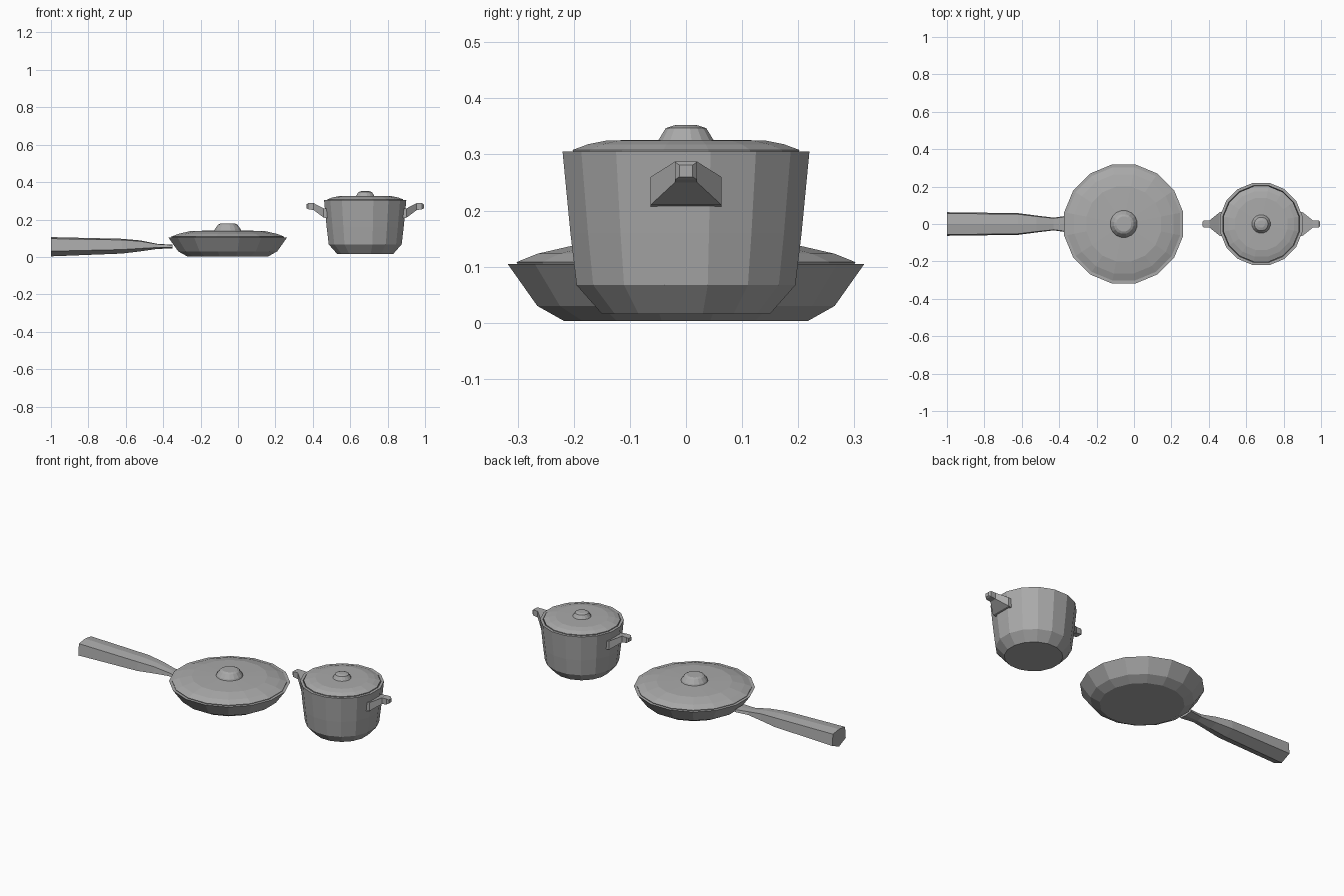
import bpy, bmesh, math

cube = bpy.data.objects.get("Cube")
if cube:
    bpy.data.objects.remove(cube, do_unlink=True)

metal = bpy.data.materials.new("grey metal")
metal.use_nodes = True
GREY = (0.4, 0.4, 0.4, 1)
metal.diffuse_color = GREY
metal.node_tree.nodes["Principled BSDF"].inputs["Base Color"].default_value = GREY

SIDES = 16


def loft(name, rings):
    """Skin a row of equal-sized point rings and cap both ends."""
    bm = bmesh.new()
    loops = [[bm.verts.new(p) for p in ring] for ring in rings]
    for a, b in zip(loops, loops[1:]):
        n = len(a)
        for i in range(n):
            j = (i + 1) % n
            bm.faces.new((a[i], a[j], b[j], b[i]))
    bm.faces.new(loops[0])
    bm.faces.new(loops[-1])
    bmesh.ops.recalc_face_normals(bm, faces=bm.faces)
    mesh = bpy.data.meshes.new(name)
    bm.to_mesh(mesh)
    bm.free()
    mesh.materials.append(metal)
    obj = bpy.data.objects.new(name, mesh)
    bpy.context.collection.objects.link(obj)
    return obj


def lathe(name, cx, profile):
    """Turn (flat-to-centre distance, height) pairs around a vertical axis."""
    grow = 1 / math.cos(math.pi / SIDES)
    angles = [2 * math.pi * (i + 0.5) / SIDES for i in range(SIDES)]
    return loft(name, [[(cx + r * grow * math.cos(a), r * grow * math.sin(a), z)
                        for a in angles] for r, z in profile])


# Frying pan: hollow body, domed lid, knob
PAN_X = -0.055
lathe("pan_body", PAN_X, [(0.217, 0.003), (0.265, 0.03), (0.318, 0.105),
                          (0.302, 0.105), (0.25, 0.035), (0.21, 0.015)])
lathe("pan_lid", PAN_X, [(0.295, 0.095), (0.302, 0.108), (0.265, 0.123),
                         (0.2, 0.138), (0.07, 0.142)])
lathe("pan_lid_knob", PAN_X, [(0.073, 0.138), (0.068, 0.15), (0.052, 0.172), (0.04, 0.178)])

# Pan handle: six-sided bar, narrowing towards the pan
handle = []
for x, w, low, high in [(-1.0, 0.063, 0.003, 0.106), (-0.62, 0.058, 0.018, 0.097),
                        (-0.52, 0.045, 0.03, 0.088), (-0.43, 0.034, 0.043, 0.07),
                        (-0.35, 0.045, 0.045, 0.065)]:
    h = high - low
    handle.append([(x, 0, low), (x, w, low + 0.27 * h), (x, w * 0.9, low + 0.92 * h),
                   (x, 0, high), (x, -w * 0.9, low + 0.92 * h), (x, -w, low + 0.27 * h)])
loft("pan_handle", handle)

# Cooking pot: hollow body, lid, knob
POT_X = 0.68
lathe("pot_body", POT_X, [(0.15, 0.016), (0.195, 0.067), (0.206, 0.16), (0.22, 0.305),
                          (0.205, 0.305), (0.18, 0.067), (0.14, 0.03)])
lathe("pot_lid", POT_X, [(0.2, 0.295), (0.202, 0.308), (0.175, 0.318),
                         (0.14, 0.325), (0.05, 0.326)])
lathe("pot_lid_knob", POT_X, [(0.05, 0.324), (0.036, 0.347), (0.02, 0.352)])

# Pot handles: wide at the wall, drawn in to a small block
for name, side in (("pot_handle_left", 1), ("pot_handle_right", -1)):
    rings = []
    for d, w, top, low, high in [(0.19, 0.063, 0.063, 0.205, 0.255),
                                 (0.222, 0.063, 0.063, 0.21, 0.26),
                                 (0.275, 0.02, 0.02, 0.25, 0.287),
                                 (0.305, 0.02, 0.02, 0.255, 0.287),
                                 (0.314, 0.012, 0.012, 0.26, 0.281)]:
        x = POT_X + side * d
        rings.append([(x, -w, low), (x, w, low), (x, top, high), (x, -top, high)])
    loft(name, rings)
